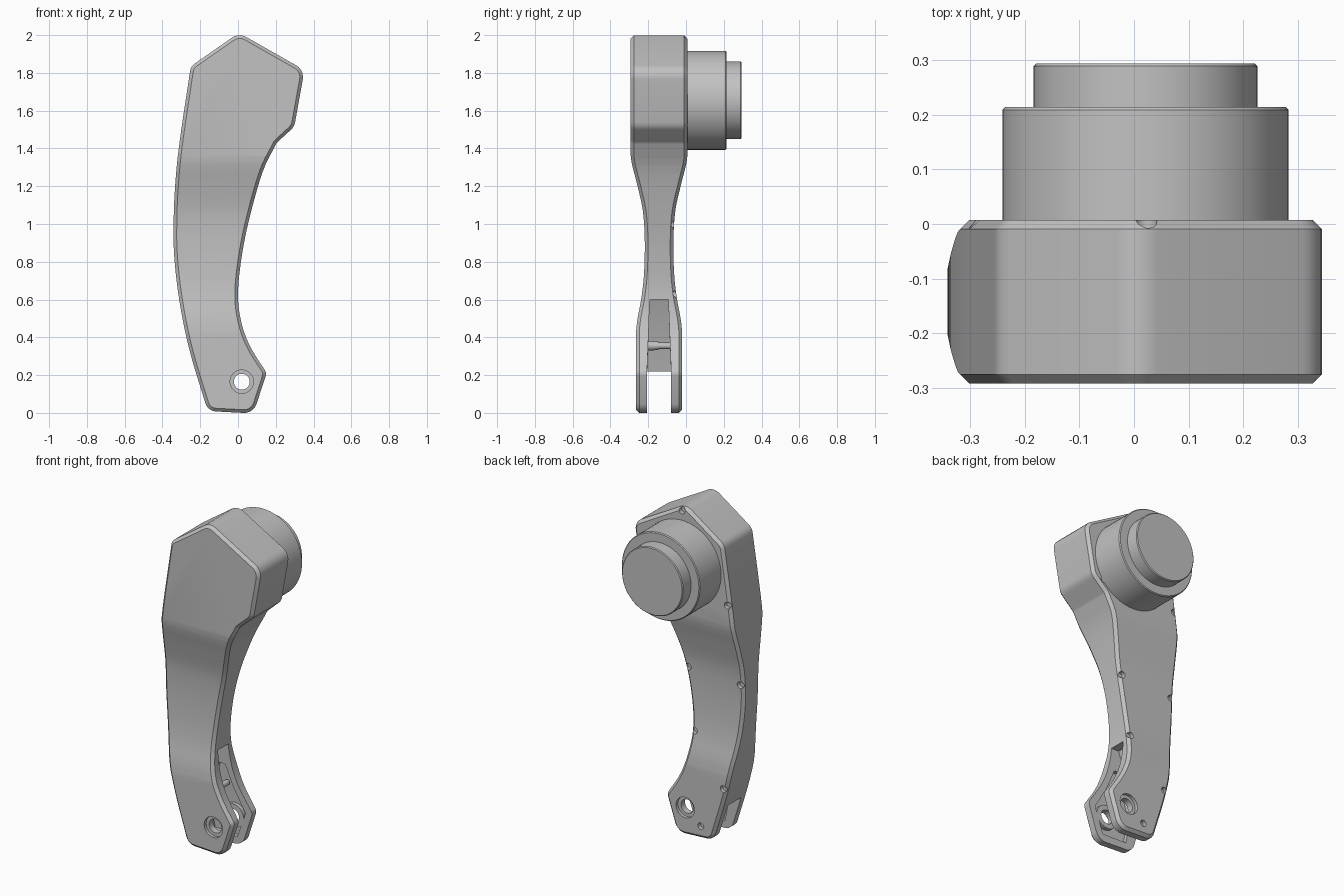
import bpy, bmesh, math
from mathutils import Vector

if "Cube" in bpy.data.objects:
    bpy.data.objects.remove(bpy.data.objects["Cube"])

metal = bpy.data.materials.new("light_grey_metal")
metal.diffuse_color = (0.54, 0.54, 0.54, 1)
metal.use_nodes = True
metal.node_tree.nodes["Principled BSDF"].inputs["Base Color"].default_value = metal.diffuse_color
MID_Y = -0.1425      # middle plane of the arm
CHAMFER = 0.017


def finish(name, bm, angle=30):
    bmesh.ops.recalc_face_normals(bm, faces=bm.faces)
    me = bpy.data.meshes.new(name)
    bm.to_mesh(me)
    bm.free()
    ob = bpy.data.objects.new(name, me)
    me.materials.append(metal)
    bpy.context.collection.objects.link(ob)
    smooth(ob, angle)
    return ob


def smooth(ob, angle=30):
    bpy.ops.object.select_all(action='DESELECT')
    ob.select_set(True)
    bpy.context.view_layer.objects.active = ob
    bpy.ops.object.shade_smooth_by_angle(angle=math.radians(angle))


def spline(pts, steps=5):
    """Catmull-Rom curve through the points."""
    p = [Vector(q) for q in pts]
    p = [2 * p[0] - p[1]] + p + [2 * p[-1] - p[-2]]
    out = []
    for i in range(1, len(p) - 2):
        a, b, c, d = p[i - 1:i + 3]
        for k in range(steps):
            t = k / steps
            out.append(0.5 * (2 * b + (c - a) * t + (2 * a - 5 * b + 4 * c - d) * t * t
                              + (3 * b - a - 3 * c + d) * t ** 3))
    return out + [p[-2]]


def fillet(prev, cur, nxt, r, n=5):
    """Round the corner at cur with radius r."""
    u, v = (prev - cur).normalized(), (nxt - cur).normalized()
    half = u.angle(v) / 2
    centre = cur + (u + v).normalized() * (r / math.sin(half))
    a, b = (cur + u * r / math.tan(half)) - centre, (cur + v * r / math.tan(half)) - centre
    return [centre + a.lerp(b, k / n).normalized() * r for k in range(n + 1)]


def lathe(name, x, z, profile, sides=64):
    """Solid of revolution about a y-parallel axis; profile is (radius, y)."""
    bm = bmesh.new()
    rings = [[bm.verts.new((x + r * math.cos(2 * math.pi * i / sides), y,
                            z + r * math.sin(2 * math.pi * i / sides)))
              for i in range(sides)] for r, y in profile]
    for a, b in zip(rings, rings[1:]):
        for i in range(sides):
            j = (i + 1) % sides
            bm.faces.new((a[i], a[j], b[j], b[i]))
    bm.faces.new(rings[0])
    bm.faces.new(rings[-1])
    return finish(name, bm)


def slab(name, shape, half_width):
    """Outline in x, z widened about the middle plane; half_width depends on z."""
    bm = bmesh.new()
    sides = [[bm.verts.new((x, MID_Y + s * half_width(z), z)) for x, z in shape] for s in (-1, 1)]
    for side in sides:
        bm.faces.new(side)
    for i in range(len(shape)):
        j = (i + 1) % len(shape)
        bm.faces.new((sides[0][i], sides[0][j], sides[1][j], sides[1][i]))
    return finish(name, bm)


def cut(target, cutter):
    mod = target.modifiers.new("cut", 'BOOLEAN')
    mod.operation, mod.solver, mod.object = 'DIFFERENCE', 'EXACT', cutter
    bpy.ops.object.select_all(action='DESELECT')
    bpy.context.view_layer.objects.active = target
    target.select_set(True)
    bpy.ops.object.modifier_apply(modifier=mod.name)
    bpy.data.objects.remove(cutter)


# Arm outline in x, z: two curved edges joined by rounded corners
outer_edge = spline([(-0.160, 0.01), (-0.255, 0.325), (-0.309, 0.585), (-0.337, 0.82),
                     (-0.341, 1.0), (-0.333, 1.2), (-0.31, 1.43), (-0.25, 1.835)])
inner_edge = spline([(0.205, 1.43), (0.13, 1.275), (0.058, 1.02), (0.017, 0.81), (0.0, 0.62),
                     (0.02, 0.47), (0.068, 0.345), (0.152, 0.212)])
corners = [(p, 0) for p in outer_edge]
corners[0], corners[-1] = (outer_edge[0], 0.06), (outer_edge[-1], 0.06)
corners += [(Vector(p), r) for p, r in [((0.005, 2.012), 0.07), ((0.352, 1.815), 0.07),
                                        ((0.298, 1.515), 0.07)]]
inner = [(p, 0) for p in inner_edge]
inner[0], inner[-1] = (inner_edge[0], 0.05), (inner_edge[-1], 0.04)
corners += inner + [(Vector((0.082, -0.003)), 0.07)]
outline = []
for i, (p, r) in enumerate(corners):
    if r:
        outline += fillet(corners[i - 1][0], p, corners[(i + 1) % len(corners)][0], r)
    else:
        outline.append(p)

# Half thickness of the arm by height
thick = spline([(0.122, 0.43), (0.114, 0.50), (0.092, 0.62), (0.079, 0.75), (0.076, 0.92),
                (0.086, 1.07), (0.114, 1.2), (0.142, 1.31), (0.15, 1.36)], 4)


def half_thickness(z):
    if z <= thick[0].y:
        return thick[0].x
    for a, b in zip(thick, thick[1:]):
        if z <= b.y:
            return a.x + (b.x - a.x) * (z - a.y) / (b.y - a.y)
    return thick[-1].x


# Arm: chamfered plate, sliced by height, then pushed to its thickness
inset = []
for i, p in enumerate(outline):
    t1 = (p - outline[i - 1]).normalized()
    t2 = (outline[(i + 1) % len(outline)] - p).normalized()
    t = (t1 + t2).normalized()
    inset.append(p + Vector((t.y, -t.x)) * CHAMFER)
bm = bmesh.new()
rings = [[bm.verts.new((p.x, y, p.y)) for p in loop]
         for loop, y in ((inset, -1), (outline, -0.9), (outline, 0.9), (inset, 1))]
n = len(outline)
for a, b in zip(rings, rings[1:]):
    for i in range(n):
        bm.faces.new((a[i], a[(i + 1) % n], b[(i + 1) % n], b[i]))
bm.faces.new(rings[0])
bm.faces.new(rings[-1])
for q in thick:
    bmesh.ops.bisect_plane(bm, geom=bm.verts[:] + bm.edges[:] + bm.faces[:], dist=1e-5,
                           plane_co=(0, 0, q.y), plane_no=(0, 0, 1))
for v in bm.verts:
    h = half_thickness(v.co.z) - CHAMFER * (1 - abs(v.co.y)) / 0.1
    v.co.y = MID_Y + math.copysign(h, v.co.y)
arm = finish("arm", bm)


# Fork slot, open at the bottom, with a tapering pocket above on the inner side
def slot_half(z):
    return 0.064 - max(0, z - 0.22) * 0.04


cut(arm, slab("slot_cutter", [(0.4, 0.6), (-0.05, 0.6), (-0.11, 0.45), (-0.17, 0.22),
                              (-0.5, 0.22), (-0.5, -0.1), (0.4, -0.1), (0.4, 0.22)], slot_half))

# Shallow hollows inside both fork cheeks, with bosses around the pivot
cut(arm, slab("cheek_cutter", [(-0.115, 0.05), (0.05, 0.045), (0.105, 0.2), (0.025, 0.345),
                               (-0.025, 0.47), (-0.07, 0.47), (-0.15, 0.22)],
              lambda z: slot_half(z) + 0.025))
bosses = [lathe("pivot_boss", 0.02, 0.165, [(0.072, MID_Y + s * 0.1), (0.072, MID_Y + s * 0.064)], 32)
          for s in (-1, 1)]

# Pivot hole with a recess on each outer face
for part in [arm] + bosses:
    for profile in ([(0.042, -0.5), (0.042, 0.3)], [(0.062, -0.5), (0.062, -0.245)],
                    [(0.062, -0.04), (0.062, 0.3)]):
        cut(part, lathe("pivot_cutter", 0.02, 0.165, profile, 32))
    smooth(part)

# Screw holes along the back rim
for x, z in [(0.022, 1.975), (0.222, 1.5), (0.03, 1.0), (-0.02, 0.63), (-0.085, 0.08),
             (-0.235, 0.345), (-0.318, 0.98), (-0.282, 1.48)]:
    y = MID_Y + half_thickness(z)
    cut(arm, lathe("screw_cutter", x, z, [(0.02, y - 0.025), (0.02, y + 0.1)], 16))
smooth(arm)

# Pin across the pocket
lathe("pocket_pin", -0.02, 0.355, [(0.026, -0.212), (0.022, -0.145), (0.017, -0.145),
                                   (0.017, -0.075)], 24)

# Stepped round hub on the back of the head
lathe("hub", 0.021, 1.655, [(0.262, -0.05), (0.262, 0.209), (0.257, 0.214), (0.2, 0.214)], 72)
lathe("hub_cap", 0.021, 1.655, [(0.205, 0.19), (0.205, 0.289), (0.2, 0.294)], 72)
